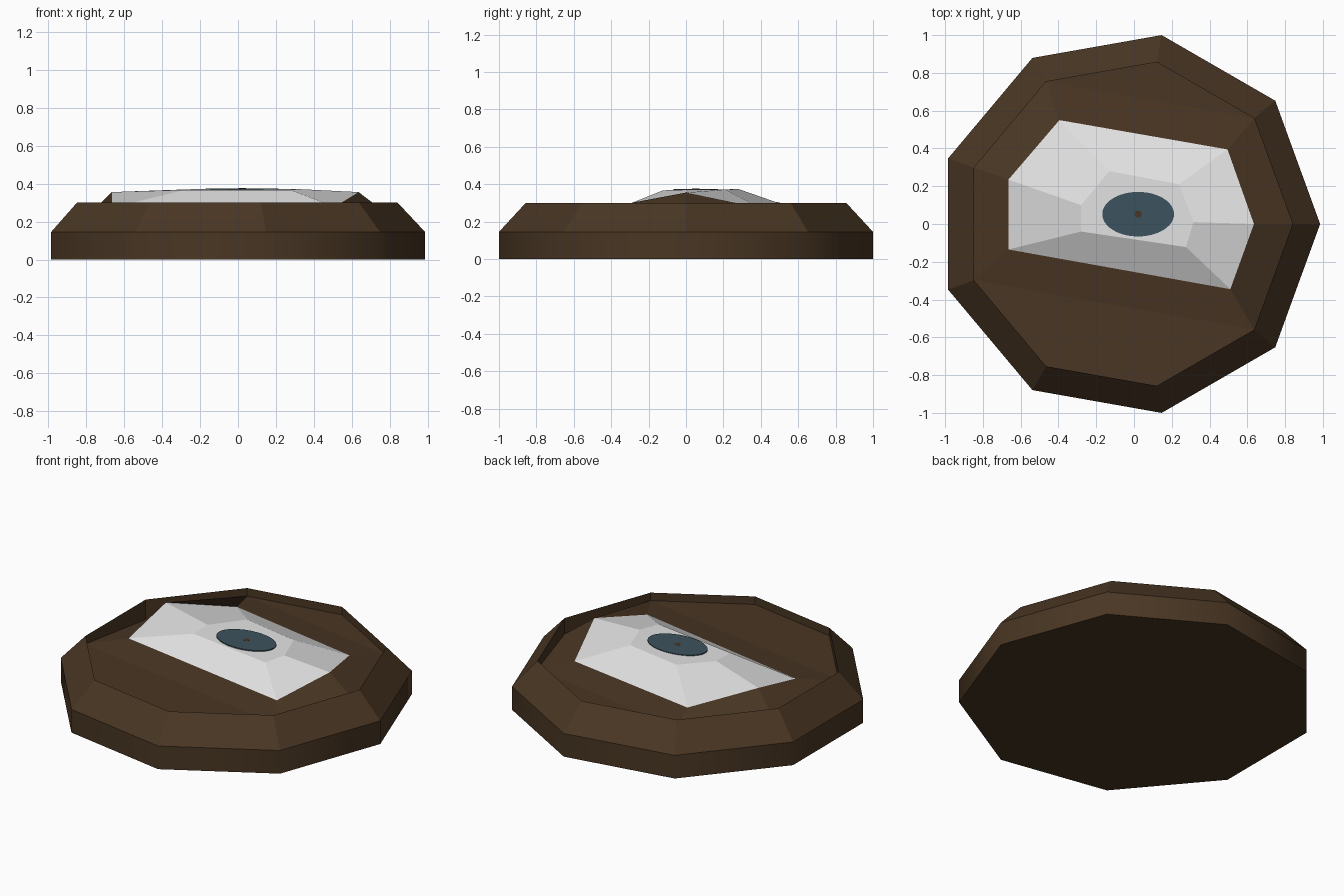
import bpy, bmesh, math

if "Cube" in bpy.data.objects:
    bpy.data.objects.remove(bpy.data.objects["Cube"])

CX = -0.03  # centre of the nine-sided dish


def material(name, rgb):
    m = bpy.data.materials.new(name)
    m.diffuse_color = (*rgb, 1)
    m.use_nodes = True
    m.node_tree.nodes["Principled BSDF"].inputs["Base Color"].default_value = m.diffuse_color
    return m


brown = material("dark_brown", (0.067, 0.037, 0.017))
white = material("white", (0.77, 0.77, 0.77))
blue = material("slate_blue", (0.045, 0.085, 0.11))


def finish(bm, name, mat, fix=True):
    if fix:
        bmesh.ops.recalc_face_normals(bm, faces=bm.faces)
    me = bpy.data.meshes.new(name)
    bm.to_mesh(me)
    bm.free()
    me.materials.append(mat)
    ob = bpy.data.objects.new(name, me)
    bpy.context.collection.objects.link(ob)
    return ob


def ring(bm, r, z, n=9):
    return [bm.verts.new((CX + r * math.cos(2 * math.pi * i / n),
                          r * math.sin(2 * math.pi * i / n), z)) for i in range(n)]


def bridge(bm, a, b):
    n = len(a)
    return [bm.faces.new((a[i], a[(i + 1) % n], b[(i + 1) % n], b[i])) for i in range(n)]


# Outlines of the white patch, following dish corners 0, 40, 120, 160, 200, 320 degrees
CORNERS = (0, 1, 3, 4, 5, 8)
OUTER = [(0.635, 0, 0.355), (0.495, 0.395, 0.273), (-0.395, 0.55, 0.28),
         (-0.665, 0.235, 0.355), (-0.665, -0.135, 0.272), (0.51, -0.345, 0.278)]
INNER = [(0.315, 0.01, 0.371), (0.24, 0.21, 0.371), (-0.13, 0.28, 0.374),
         (-0.28, 0.10, 0.369), (-0.28, -0.04, 0.367), (0.275, -0.122, 0.367)]

# Dish: wall, bevelled rim, shallow recessed floor and slopes up to the patch
bm = bmesh.new()
rings = [ring(bm, 1.0154, 0), ring(bm, 1.0154, 0.145),
         ring(bm, 0.87, 0.30), ring(bm, 0.87, 0.25)]
floor = rings[-1]
floor[0].co.z = 0.20   # the floor dips at the two corners where the patch is raised
floor[4].co.z = 0.175
bm.faces.new(rings[0])
wall = bridge(bm, rings[0], rings[1])
bridge(bm, rings[1], rings[2])
bridge(bm, rings[2], floor)
bm.faces.new([floor[i] for i in (1, 2, 3)])
bm.faces.new([floor[i] for i in (5, 6, 7, 8)])
bridge(bm, [floor[i] for i in CORNERS], [bm.verts.new(p) for p in OUTER])
for f in wall:  # rounded wall with crisp top and bottom edges
    f.smooth = True
    for e in f.edges:
        e.smooth = abs(e.verts[0].co.z - e.verts[1].co.z) > 0.01
finish(bm, "dish", brown)

# White faceted patch
bm = bmesh.new()
outer = [bm.verts.new(p) for p in OUTER]
inner = [bm.verts.new(p) for p in INNER]
bridge(bm, outer, inner)
bm.faces.new(inner)
finish(bm, "white_patch", white, fix=False)


def disc(name, rx, ry, top, thick, mat, n):
    bm = bmesh.new()
    bmesh.ops.create_cone(bm, cap_ends=True, segments=n, radius1=1, radius2=1, depth=1)
    for v in bm.verts:
        v.co = (0.022 + rx * v.co.x, 0.052 + ry * v.co.y, top + thick * (v.co.z - 0.5))
    finish(bm, name, mat)


# Blue oval plate and its small brown centre dot
disc("blue_oval", 0.19, 0.118, 0.3745, 0.006, blue, 48)
disc("centre_dot", 0.019, 0.019, 0.3755, 0.004, brown, 12)
